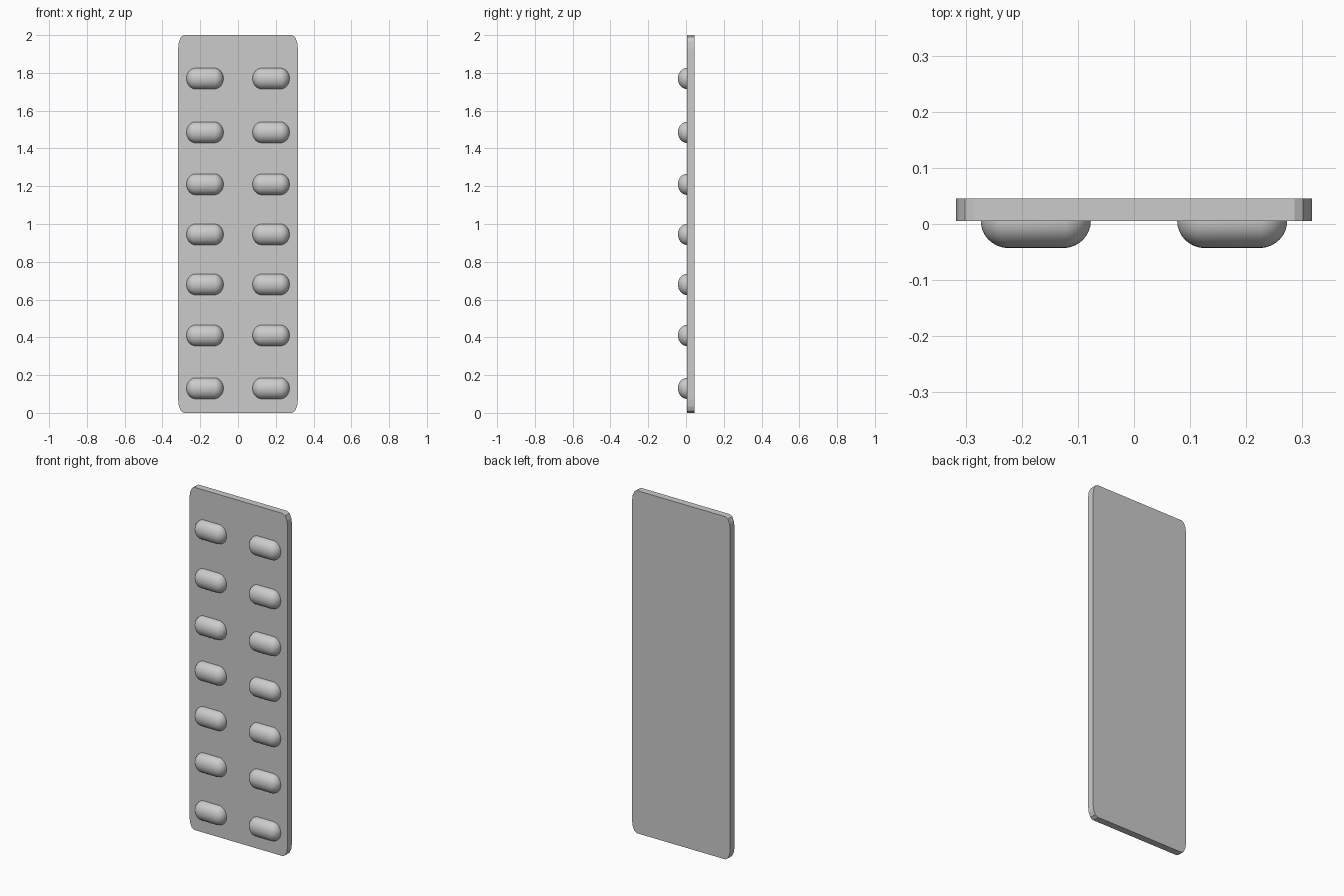
import bpy
import bmesh
from math import sin, cos, pi
from mathutils import Matrix

cube = bpy.data.objects.get("Cube")
if cube:
    bpy.data.objects.remove(cube, do_unlink=True)

HALF_W, HEIGHT = 0.317, 2.0
FRONT, BACK = 0.005, 0.045
CORNER_X, CORNER_Z, CORNER_STEPS = 0.031, 0.07, 3
ROWS = (0.13, 0.41, 0.68, 0.945, 1.21, 1.485, 1.77)
COLUMN_X = 0.175

grey = bpy.data.materials.new("light_grey")
grey.use_nodes = True
colour = (0.6, 0.6, 0.6, 1)
grey.diffuse_color = colour
grey.node_tree.nodes["Principled BSDF"].inputs["Base Color"].default_value = colour


def add_object(name, bm, location=(0, 0, 0)):
    bmesh.ops.recalc_face_normals(bm, faces=bm.faces)
    mesh = bpy.data.meshes.new(name)
    bm.to_mesh(mesh)
    bm.free()
    mesh.materials.append(grey)
    obj = bpy.data.objects.new(name, mesh)
    obj.location = location
    bpy.context.collection.objects.link(obj)
    return obj


# Backing plate: outline with faceted oval corners, extruded backwards
bm = bmesh.new()
outline = []
for corner, (sx, sz) in enumerate(((1, 1), (-1, 1), (-1, -1), (1, -1))):
    for i in range(CORNER_STEPS + 1):
        a = (corner + i / CORNER_STEPS) * pi / 2
        x = sx * (HALF_W - CORNER_X) + CORNER_X * cos(a)
        z = HEIGHT / 2 + sz * (HEIGHT / 2 - CORNER_Z) + CORNER_Z * sin(a)
        outline.append(bm.verts.new((x, FRONT, z)))
face = bm.faces.new(outline)
extruded = bmesh.ops.extrude_face_region(bm, geom=[face])["geom"]
moved = [v for v in extruded if isinstance(v, bmesh.types.BMVert)]
bmesh.ops.translate(bm, verts=moved, vec=(0, BACK - FRONT, 0))
add_object("backing_plate", bm)

# Blister: sphere stretched along x into a capsule, cut flat just inside the plate
bm = bmesh.new()
bmesh.ops.create_uvsphere(bm, u_segments=32, v_segments=17, radius=1,
                          matrix=Matrix.Rotation(pi / 2, 4, 'Y'))
bmesh.ops.scale(bm, verts=bm.verts, vec=(0.05, 0.048, 0.056))
for v in bm.verts:
    v.co.x += 0.048 if v.co.x > 0 else -0.048
bmesh.ops.bisect_plane(bm, geom=bm.verts[:] + bm.edges[:] + bm.faces[:],
                       plane_co=(0, 0.004, 0), plane_no=(0, 1, 0), clear_outer=True)
bmesh.ops.holes_fill(bm, edges=[e for e in bm.edges if e.is_boundary])
for f in bm.faces:
    f.smooth = len(f.verts) < 5
first = add_object("blister_left_1", bm, (COLUMN_X, FRONT, ROWS[0]))

# Repeat the blister in two columns
for side, sign in (("left", 1), ("right", -1)):
    for row, z in enumerate(ROWS, 1):
        if (side, row) == ("left", 1):
            continue
        copy = bpy.data.objects.new(f"blister_{side}_{row}", first.data)
        copy.location = (sign * COLUMN_X, FRONT, z)
        bpy.context.collection.objects.link(copy)
